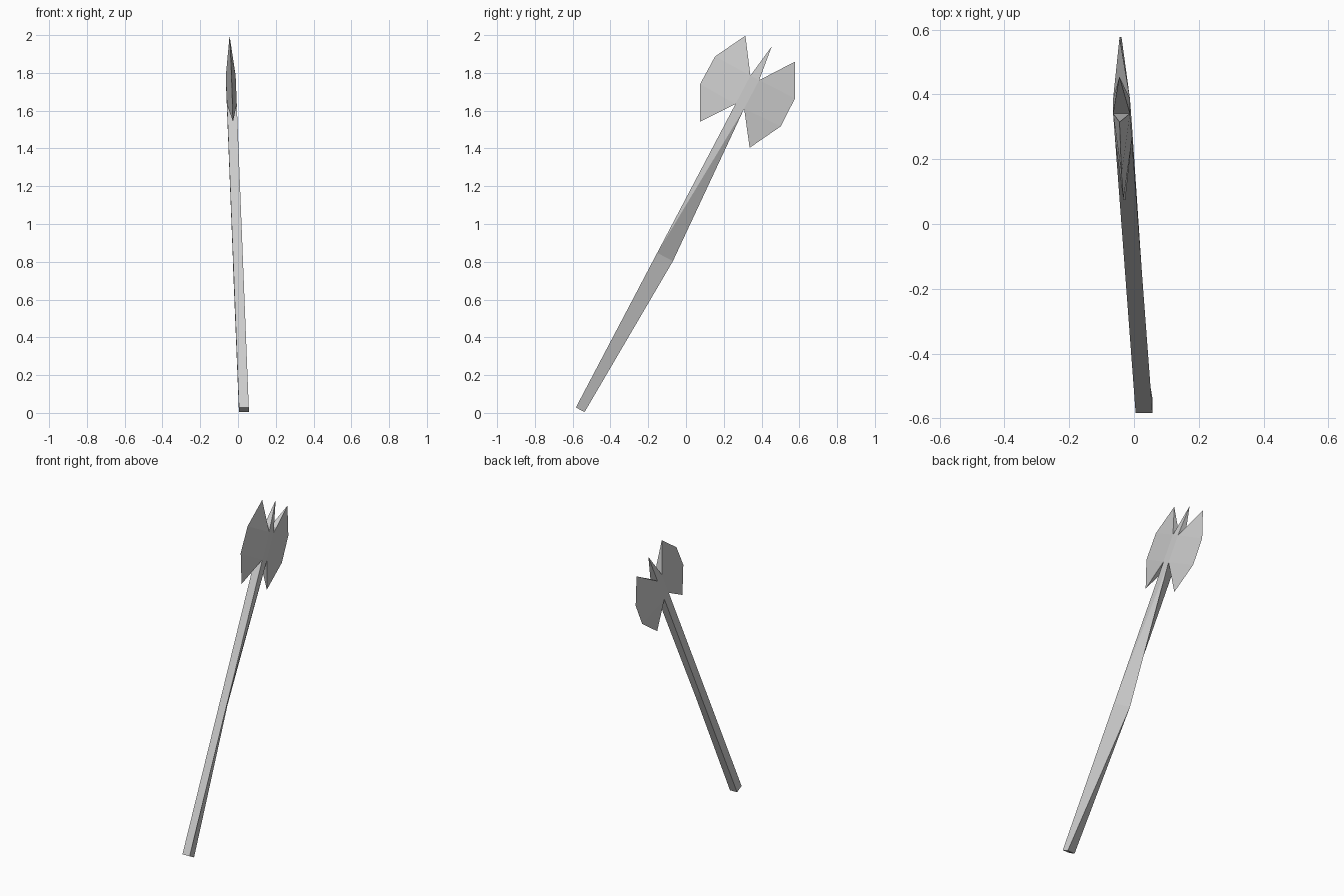
import bpy, bmesh
from mathutils import Vector

cube = bpy.data.objects.get("Cube")
if cube:
    bpy.data.objects.remove(cube)

# Single flat material
grey = bpy.data.materials.new("plain_grey")
grey.use_nodes = True
colour = (0.6, 0.6, 0.6, 1)
grey.diffuse_color = colour
grey.node_tree.nodes["Principled BSDF"].inputs["Base Color"].default_value = colour

# Leaning frame: x is thickness, w is toward the rear blade, s runs up the shaft
ORIGIN = Vector((0.031, -0.56, 0.0165))
ACROSS = Vector((0, 0.885, -0.4655))
ALONG = Vector((-0.035, 0.4655, 0.885))
R = 0.026
HEAD_LOW, HEAD_TOP = 1.815, 1.985
CORNERS = [(-R, -R), (R, -R), (R, R), (-R, R)]


def place(x, w, s):
    return ORIGIN + Vector((x, 0, 0)) + ACROSS * w + ALONG * s


def build(name, points, faces):
    bm = bmesh.new()
    verts = [bm.verts.new(place(*p)) for p in points]
    for face in faces:
        bm.faces.new([verts[i] for i in face])
    bmesh.ops.recalc_face_normals(bm, faces=bm.faces)
    mesh = bpy.data.meshes.new(name)
    bm.to_mesh(mesh)
    bm.free()
    mesh.materials.append(grey)
    obj = bpy.data.objects.new(name, mesh)
    bpy.context.collection.objects.link(obj)
    return obj


def ring(s):
    return [(x, w, s) for x, w in CORNERS]


# Shaft: square section with one rear corner pulled out at the middle
points = ring(0) + ring(0.925) + ring(HEAD_LOW) + ring(HEAD_TOP)
points[6] = (-R, 0.068, 0.925)
faces = [(0, 1, 2, 3)]
for level in (0, 4, 8):
    for i in range(4):
        j = (i + 1) % 4
        a, b, c, d = level + i, level + j, level + 4 + j, level + 4 + i
        if level == 8 and i in (0, 2):
            continue  # covered by the blades
        if level == 4 and i == 1:
            faces += [(a, b, c), (a, c, d)]
        else:
            faces.append((a, b, c, d))
build("shaft", points, faces)

# Spike on the end of the shaft
build("top_spike", ring(HEAD_TOP) + [(0, 0.002, 2.176)],
      [(i, (i + 1) % 4, 4) for i in range(4)])

# Two wedge blades: thick at the shaft, sharp along the outer edge
EDGE = [(0.148, 2.16), (0.239, 1.988), (0.241, 1.822), (0.148, 1.645)]
for name, side in (("front_blade", -1), ("rear_blade", 1)):
    points = [(x, side * R, s) for x in (-R, R) for s in (HEAD_TOP, HEAD_LOW)]
    points += [(0, side * w, s) for w, s in EDGE]
    faces = [(0, 2, 4), (1, 3, 7)]
    for top, low in ((0, 1), (2, 3)):
        faces += [(top, 4, 5), (top, 5, 6, low), (low, 6, 7)]
    build(name, points, faces)
